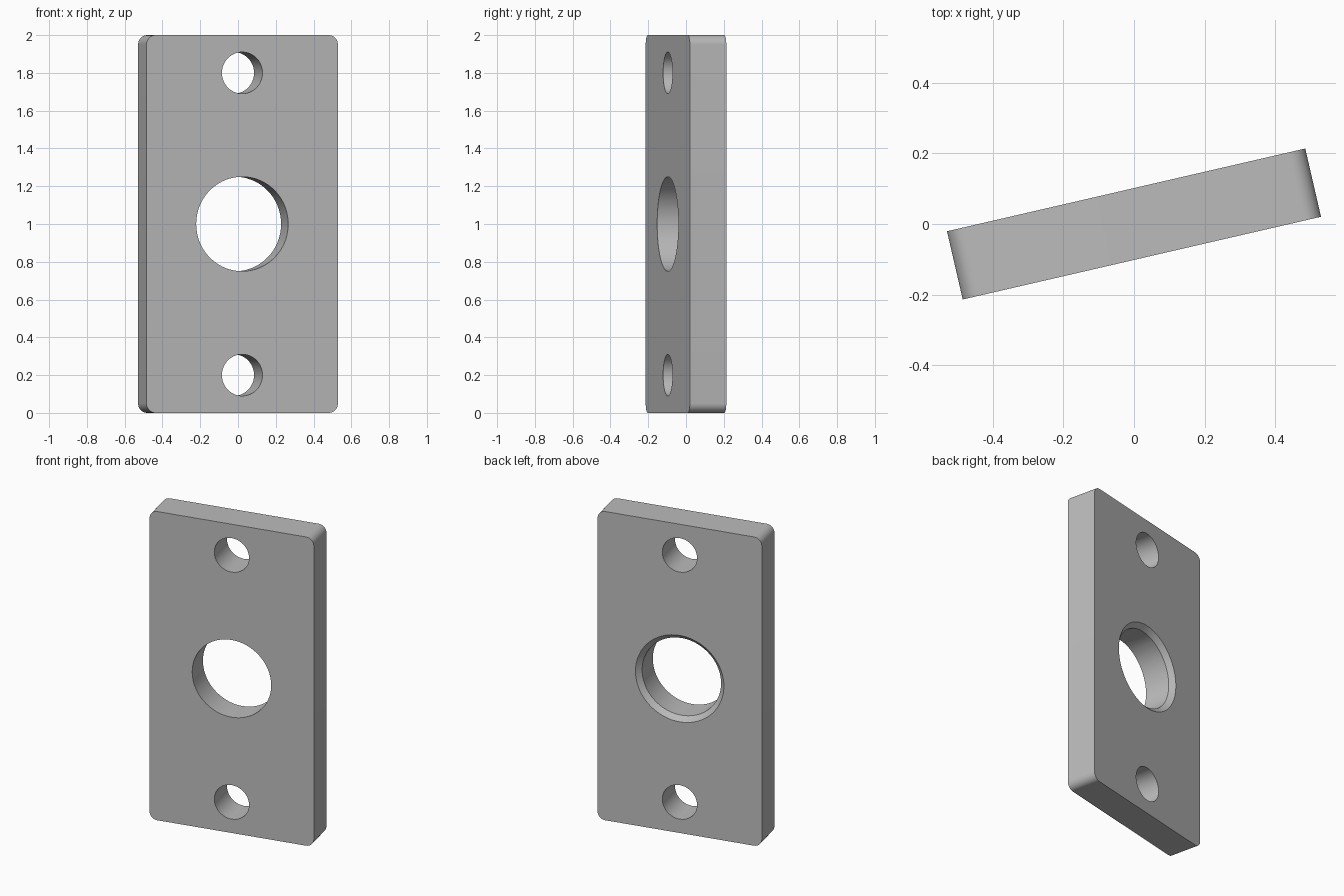
import bpy, bmesh
from math import radians
from mathutils import Matrix

if "Cube" in bpy.data.objects:
    bpy.data.objects.remove(bpy.data.objects["Cube"], do_unlink=True)

WIDTH, THICK, HEIGHT, CORNER = 1.04, 0.198, 2.0, 0.05
TURN = radians(13)

grey = bpy.data.materials.new("plain grey")
grey.use_nodes = True
colour = (0.5, 0.5, 0.5, 1)
grey.diffuse_color = colour
grey.node_tree.nodes["Principled BSDF"].inputs["Base Color"].default_value = colour


def make_object(name, bm):
    mesh = bpy.data.meshes.new(name)
    bm.to_mesh(mesh)
    bm.free()
    mesh.materials.append(grey)
    obj = bpy.data.objects.new(name, mesh)
    bpy.context.collection.objects.link(obj)
    return obj


def hole_cutter(name, z, r_front, r_back, y_front, y_back):
    """Round cutter along y, optionally tapered."""
    bm = bmesh.new()
    bmesh.ops.create_cone(
        bm, cap_ends=True, segments=96, radius1=r_back, radius2=r_front,
        depth=y_back - y_front,
        matrix=Matrix.Translation((0, (y_front + y_back) / 2, z))
        @ Matrix.Rotation(radians(90), 4, 'X'))
    obj = make_object(name, bm)
    obj.hide_render = True
    return obj


# Plate with rounded corners
bm = bmesh.new()
bmesh.ops.create_cube(bm, size=1, matrix=Matrix.Translation((0, 0, HEIGHT / 2))
                      @ Matrix.Diagonal((WIDTH, THICK, HEIGHT, 1)))
corners = [e for e in bm.edges if abs(e.verts[0].co.y - e.verts[1].co.y) > THICK / 2]
bmesh.ops.bevel(bm, geom=corners, offset=CORNER, segments=12, profile=0.5,
                affect='EDGES')
plate = make_object("mounting_plate", bm)

# Bolt holes, centre bore and the bore's chamfer on the back
back = THICK / 2
cutters = [hole_cutter("bolt_hole_cutter", z, 0.11, 0.11, -0.3, 0.3) for z in (0.2, 1.8)]
cutters.append(hole_cutter("bore_cutter", 1, 0.25, 0.25, -0.3, 0.3))
cutters.append(hole_cutter("chamfer_cutter", 1, 0.24, 0.30, back - 0.04, back + 0.02))

bpy.ops.object.select_all(action='DESELECT')
plate.select_set(True)
bpy.context.view_layer.objects.active = plate
for cutter in cutters:
    mod = plate.modifiers.new(cutter.name, 'BOOLEAN')
    mod.operation = 'DIFFERENCE'
    mod.solver = 'EXACT'
    mod.object = cutter
    bpy.ops.object.modifier_apply(modifier=mod.name)
    bpy.data.objects.remove(cutter, do_unlink=True)

# Turn the plate and smooth the round surfaces
plate.data.transform(Matrix.Rotation(TURN, 4, 'Z'))
bpy.ops.object.shade_smooth_by_angle(angle=radians(30))
